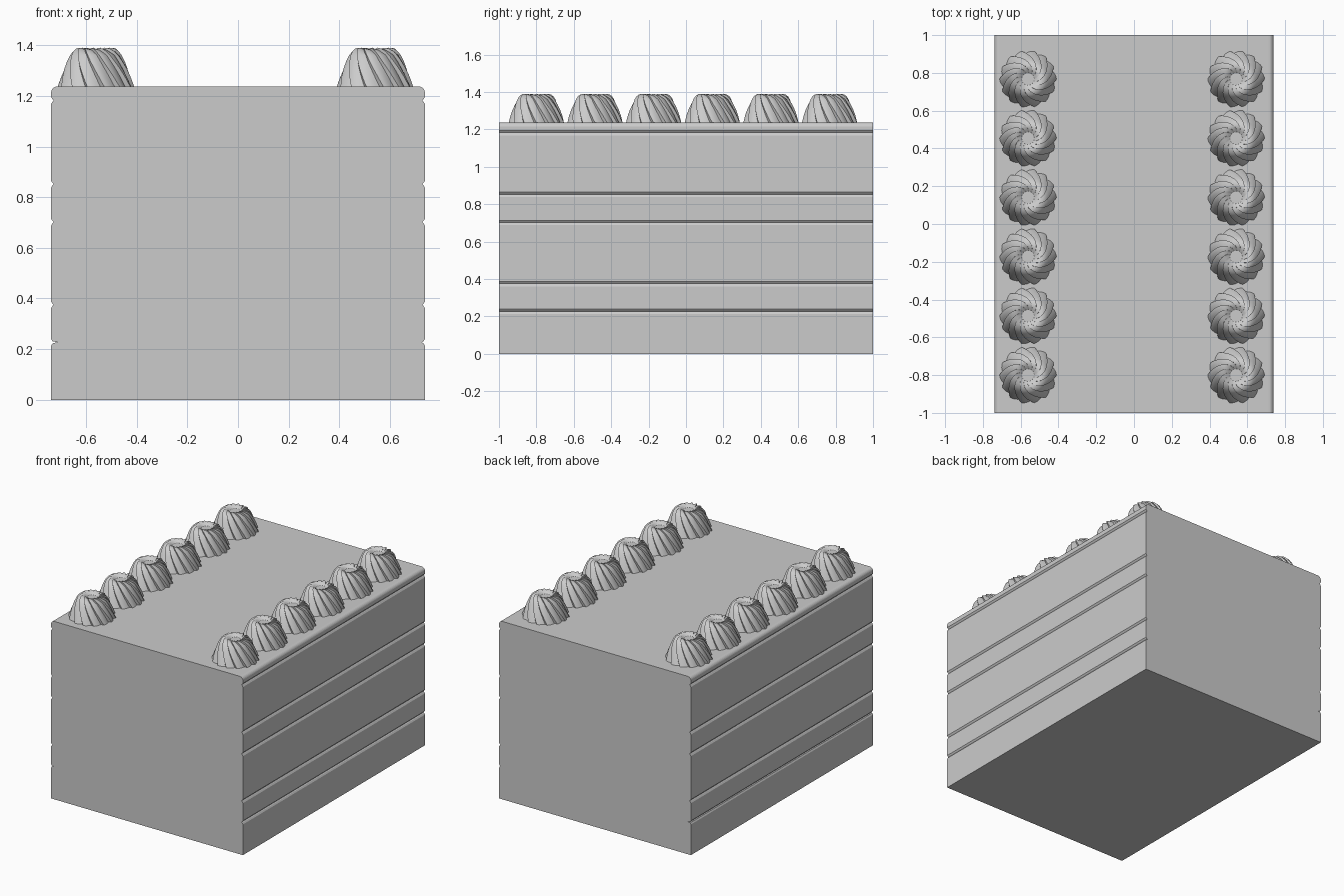
import bpy, bmesh, math

if "Cube" in bpy.data.objects:
    bpy.data.objects.remove(bpy.data.objects["Cube"])

W, H = 0.738, 1.237


def make_object(name, bm):
    bmesh.ops.recalc_face_normals(bm, faces=bm.faces)
    mesh = bpy.data.meshes.new(name)
    bm.to_mesh(mesh)
    bm.free()
    obj = bpy.data.objects.new(name, mesh)
    bpy.context.collection.objects.link(obj)
    return obj


# Layered cake block: side profile with narrow grooves between layers
def side(first_depth):
    pts = [(W, 0)]
    for i, z in enumerate((0.227, 0.375, 0.702, 0.852, 1.182)):
        d = first_depth if i == 0 else 0.010
        pts += [(W, z - 0.014), (W - 0.006, z - 0.004), (W - d, z),
                (W - 0.006, z + 0.004), (W, z + 0.012)]
    r = 0.025
    for k in range(7):
        a = k * math.pi / 12
        pts.append((W - r + r * math.cos(a), H - r + r * math.sin(a)))
    return pts


bm = bmesh.new()
outline = side(0.012) + [(-x, z) for x, z in reversed(side(0.025))]
face = bm.faces.new([bm.verts.new((x, -1, z)) for x, z in outline])
ext = bmesh.ops.extrude_face_region(bm, geom=[face], use_keep_orig=True)
bmesh.ops.translate(bm, vec=(0, 2, 0),
                    verts=[v for v in ext["geom"] if isinstance(v, bmesh.types.BMVert)])
make_object("layer_cake", bm)


# Piped cream rosette: twisted, saw-toothed rings
def rosette_mesh():
    teeth, per = 14, 5
    tooth = (1.0, 0.985, 0.96, 0.925, 0.89)
    rings = [(0.151, 0), (0.146, 0.015), (0.138, 0.04), (0.127, 0.07), (0.115, 0.098),
             (0.102, 0.125), (0.091, 0.141), (0.078, 0.151), (0.063, 0.154),
             (0.048, 0.148), (0.034, 0.135)]
    bm = bmesh.new()
    loops = []
    for i, (r, z) in enumerate(rings):
        twist = -math.radians(75) * (rings[0][0] - r) / 0.117
        loop = []
        for k in range(teeth * per):
            a = 2 * math.pi * k / (teeth * per) + twist
            rr = r * tooth[k % per]
            zz = z - (0.008 * (k % per) / per if 6 <= i <= 9 else 0)
            loop.append(bm.verts.new((rr * math.cos(a), rr * math.sin(a), zz)))
        loops.append(loop)
    n = teeth * per
    for lo, hi in zip(loops, loops[1:]):
        for k in range(n):
            j = (k + 1) % n
            bm.faces.new((lo[k], lo[j], hi[j], hi[k]))
    bm.faces.new(loops[-1])
    bm.faces.new(list(reversed(loops[0])))
    return bm


# Two rows of six rosettes sharing one mesh
master = make_object("cream_rosette", rosette_mesh())
bpy.context.view_layer.objects.active = master
master.select_set(True)
bpy.ops.object.shade_smooth_by_angle(angle=math.radians(30))
for x in (-0.561, 0.541):
    for i in range(6):
        obj = master if (x < 0 and i == 0) else master.copy()
        if obj is not master:
            bpy.context.collection.objects.link(obj)
        obj.location = (x, -0.80 + 0.3135 * i, H - 0.001)
